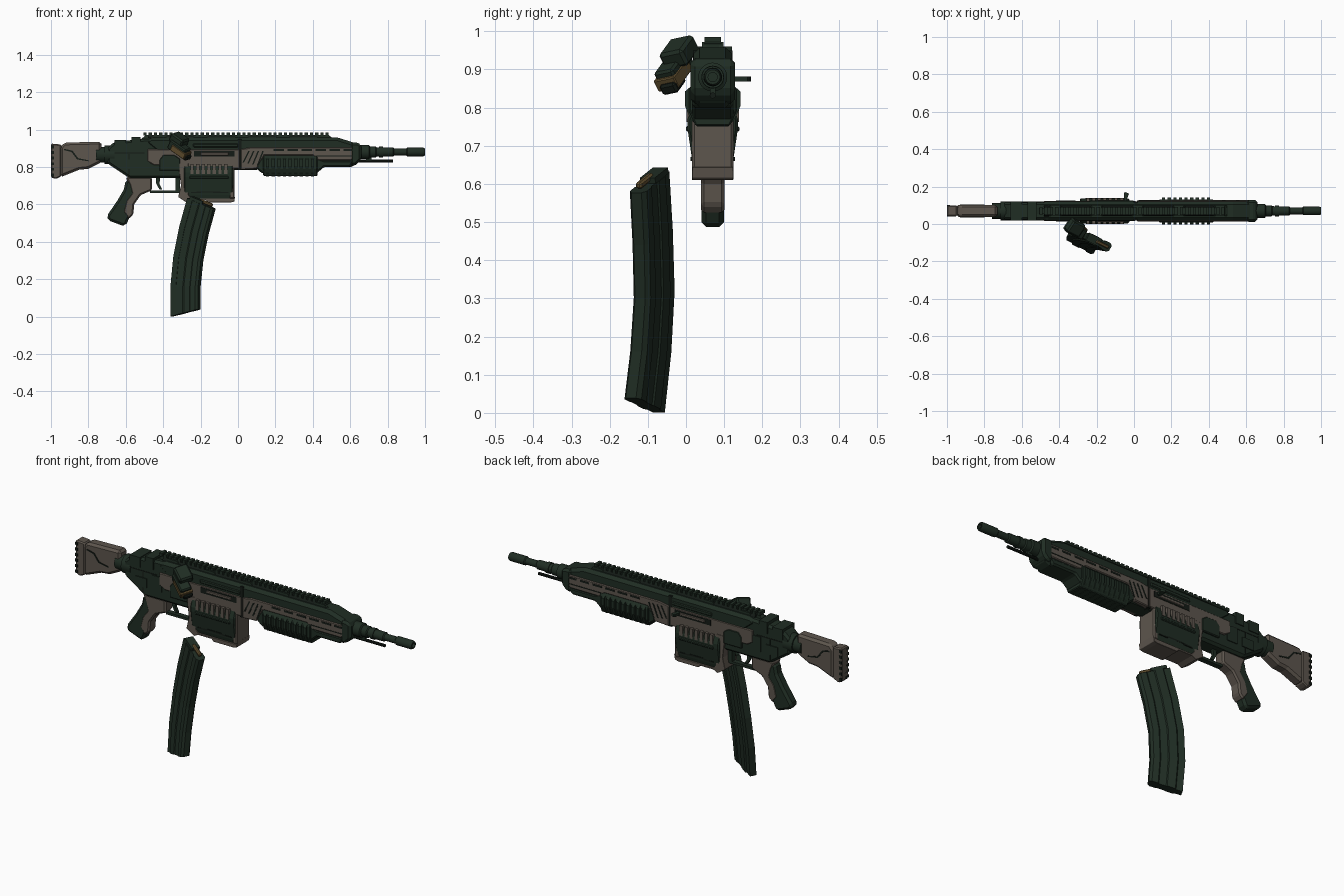
import bpy, bmesh, math
from mathutils import Vector, Matrix, Euler

old = bpy.data.objects.get("Cube")
if old:
    bpy.data.objects.remove(old, do_unlink=True)

MID = 0.07  # the rifle's centre plane in y


def material(name, rgb):
    m = bpy.data.materials.new(name)
    m.use_nodes = True
    m.diffuse_color = (*rgb, 1)
    m.node_tree.nodes["Principled BSDF"].inputs["Base Color"].default_value = (*rgb, 1)
    return m


GREEN = material("dark green", (0.014, 0.026, 0.017))
BROWN = material("grey brown", (0.11, 0.092, 0.075))
BLACK = material("green black", (0.007, 0.011, 0.008))
BRASS = material("brass", (0.13, 0.085, 0.03))


def finish(name, bm, mat, bevel=0.0, smooth=False):
    bmesh.ops.recalc_face_normals(bm, faces=bm.faces)
    mesh = bpy.data.meshes.new(name)
    bm.to_mesh(mesh)
    bm.free()
    mesh.materials.append(mat)
    ob = bpy.data.objects.new(name, mesh)
    bpy.context.collection.objects.link(ob)
    if bevel:
        mod = ob.modifiers.new("chamfer", "BEVEL")
        mod.width, mod.segments, mod.limit_method = bevel, 1, "ANGLE"
    if smooth:
        bpy.ops.object.select_all(action="DESELECT")
        ob.select_set(True)
        bpy.context.view_layer.objects.active = ob
        bpy.ops.object.shade_smooth_by_angle(angle=math.radians(35))
    return ob


def loft(bm, rings):
    """Bridge equal rings of points and cap both ends."""
    loops = [[bm.verts.new(p) for p in ring] for ring in rings]
    n = len(loops[0])
    for a, b in zip(loops, loops[1:]):
        for i in range(n):
            bm.faces.new((a[i], a[(i + 1) % n], b[(i + 1) % n], b[i]))
    bm.faces.new(loops[0])
    bm.faces.new(loops[-1])


def plate(name, pts, half, mat, bevel=0.0):
    """Side outline in x, z, widened evenly about the centre plane."""
    bm = bmesh.new()
    loft(bm, [[(x, MID + s * half, z) for x, z in pts] for s in (-1, 1)])
    return finish(name, bm, mat, bevel)


def plates(name, outlines, half, mat):
    bm = bmesh.new()
    for pts in outlines:
        loft(bm, [[(x, MID + s * half, z) for x, z in pts] for s in (-1, 1)])
    return finish(name, bm, mat)


def rect(x0, x1, z0, z1, lean=0.0):
    return [(x0, z0), (x1, z0), (x1 + lean, z1), (x0 + lean, z1)]


def beam(name, half_section, x0, x1, mat, bevel=0.0):
    """Mirrored y, z section, listed top to bottom, run along x."""
    ring = half_section + [(-y, z) for y, z in reversed(half_section)]
    bm = bmesh.new()
    loft(bm, [[(x, MID + y, z) for y, z in ring] for x in (x0, x1)])
    return finish(name, bm, mat, bevel)


def lathe(name, profile, z, mat, segments=20):
    bm = bmesh.new()
    turn = [2 * math.pi * i / segments for i in range(segments)]
    loft(bm, [[(x, MID + r * math.cos(a), z + r * math.sin(a)) for a in turn] for x, r in profile])
    return finish(name, bm, mat, smooth=True)


def box(name, centre, size, mat, rotation=(0, 0, 0), bevel=0.0):
    bm = bmesh.new()
    turn = Euler([math.radians(a) for a in rotation]).to_matrix().to_4x4()
    bmesh.ops.create_cube(bm, size=1, matrix=Matrix.Translation(centre) @ turn @ Matrix.Diagonal((*size, 1)))
    return finish(name, bm, mat, bevel)


# Stock
plate("stock", [(-.95, .905), (-.93, .93), (-.73, .935), (-.73, .825), (-.80, .79), (-.85, .785), (-.95, .745)],
      .032, BROWN, .012)
plate("stock_cheek_line", [(-.93, .89), (-.89, .88), (-.86, .84), (-.80, .83), (-.80, .836), (-.855, .847),
      (-.885, .887), (-.93, .897)], .034, BLACK)
plate("butt_pad", [(-1, .925), (-.945, .92), (-.945, .75), (-.975, .735), (-1, .745)], .029, BROWN, .006)
plates("butt_pad_grooves", [rect(-1.0, -.985, .75 + .03 * i, .765 + .03 * i) for i in range(6)], .031, BLACK)
lathe("stock_tube", [(-.76, .042), (-.715, .042), (-.715, .05), (-.66, .05)], .865, GREEN)

# Receiver and upper body
plate("receiver", [(-.70, .90), (-.66, .935), (-.50, .95), (-.30, .955), (-.30, .74), (-.58, .74), (-.64, .78),
      (-.70, .82)], .046, GREEN, .012)
plate("upper_body", [(-.50, .93), (-.47, .958), (.53, .958), (.62, .93), (.655, .925), (.655, .84), (.62, .80),
      (.45, .80), (.10, .785), (-.32, .785)], .05, GREEN, .016)
plates("receiver_blocks", [rect(-.66, -.60, .89, .945), rect(-.57, -.52, .90, .96), rect(-.63, -.56, .79, .84),
       rect(-.53, -.47, .79, .87)], .051, GREEN)
plates("receiver_seams", [rect(-.68, -.50, .872, .877), rect(-.585, -.58, .76, .87)], .0475, BLACK)
plate("front_collar", [(.635, .93), (.66, .92), (.66, .84), (.63, .81), (.60, .81), (.60, .93)], .058, GREEN, .012)

# Brown side panels
plate("receiver_panel", [(-.485, .895), (.01, .895), (.01, .79), (-.30, .79), (-.31, .81), (-.45, .81),
      (-.485, .83)], .053, BROWN, .004)
plate("handguard_panel", [(.015, .895), (.07, .905), (.62, .905), (.635, .89), (.635, .85), (.60, .835), (.43, .835),
      (.40, .862), (.14, .862), (.10, .79), (.015, .785)], .056, BROWN, .004)
plate("panel_arch", [(-.42, .81), (-.42, .84), (-.40, .865), (-.34, .865), (-.31, .845), (-.31, .78), (-.42, .78)],
      .056, GREEN, .004)
plate("upper_strip", [(-.24, .905), (.0, .905), (.0, .925), (-.24, .925)], .055, GREEN, .004)
plates("side_slot", [rect(-.235, -.02, .855, .885), ], .055, BLACK)
plate("side_slot_bolt", rect(-.20, -.05, .862, .878), .058, BROWN, .003)
plates("handguard_slits", [rect(.19 + .075 * i, .245 + .075 * i, .885, .895) for i in range(6)]
       + [rect(.42, .62, .855, .86)], .0575, BLACK)
plates("diagonal_slits", [rect(.025 + .025 * i, .033 + .025 * i, .825 - .006 * i, .885, .03) for i in range(4)],
       .0575, BLACK)
plates("panel_seams", [rect(.0, .018, .785, .95)], .0515, BLACK)
plate("lower_handguard", [(.10, .85), (.42, .85), (.46, .835), (.62, .835), (.60, .80), (.46, .80), (.42, .765),
      (.13, .765), (.10, .79)], .054, GREEN, .008)

# Ribbed hand grips
beam("hand_grip_core", [(.05, .865), (.062, .85), (.062, .79), (.045, .752)], .135, .425, GREEN, .004)
for i in range(9):
    x = .15 + .03 * i
    beam("hand_grip_rib", [(.058, .855), (.073, .842), (.073, .805), (.058, .77), (.04, .75)], x, x + .017, GREEN)

# Top rail
plate("rail_base", [(-.53, .94), (-.49, .972), (.48, .972), (.53, .94)], .016, GREEN)
plates("rail_teeth", [rect(-.505 + .0278 * i, -.488 + .0278 * i, .968, .985) for i in range(36)], .022, GREEN)
plates("rail_mounts", [[(x - .05, .945), (x - .025, .972), (x + .025, .972), (x + .05, .945)]
       for x in (-.42, -.2, .02, .24, .46)], .028, GREEN)
beam("rail_rib", [(.022, .968), (.03, .955)], -.48, .49, BLACK)

# Barrel
lathe("barrel", [(.64, .038), (.70, .038), (.705, .03), (.735, .03), (.74, .025), (.83, .024), (.835, .018),
      (.90, .018), (.905, .023), (.99, .023), (1.0, .019), (1.0, .012), (.97, .012)], .88, GREEN)
lathe("barrel_rings", [(.755, .02), (.755, .029), (.775, .029), (.775, .02)], .88, GREEN)
lathe("under_rod", [(.64, .008), (.83, .008)], .832, BLACK, 10)
box("rod_bracket", (.70, MID, .845), (.03, .014, .03), GREEN)

# Magazine well
beam("magazine_well", [(.048, .82), (.066, .77), (.066, .745), (.052, .65), (.045, .625)], -.29, -.025, GREEN, .006)
plate("well_rear_frame", [(-.32, .82), (-.265, .82), (-.265, .65), (-.25, .632), (-.02, .632), (-.015, .645),
      (-.02, .615), (-.04, .61), (-.16, .61), (-.17, .622), (-.25, .622), (-.275, .61), (-.32, .64), (-.305, .70)],
      .054, BROWN, .004)
plate("well_front_frame", rect(-.045, -.018, .63, .80), .054, BROWN, .006)
plates("well_vents", [rect(-.255 + .03 * i, -.237 + .03 * i, .762, .815) for i in range(7)], .069, BROWN)
plate("well_ledge", rect(-.26, -.05, .737, .752), .07, GREEN, .004)
plate("well_notch", [(-.25, .66), (-.20, .66), (-.19, .67), (-.11, .67), (-.10, .66), (-.05, .66), (-.05, .665),
      (-.25, .665)], .058, BLACK)

# Pistol grip and trigger
plate("grip", [(-.60, .73), (-.54, .73), (-.54, .66), (-.575, .60), (-.58, .53), (-.60, .487), (-.62, .487),
      (-.695, .515), (-.70, .54), (-.645, .62), (-.61, .68)], .029, GREEN, .012)
plate("grip_front", [(-.60, .745), (-.46, .745), (-.46, .675), (-.52, .65), (-.555, .60), (-.56, .545), (-.585, .52),
      (-.615, .56), (-.60, .62), (-.57, .66), (-.58, .70)], .031, BROWN, .008)
plates("trigger_guard", [rect(-.47, -.31, .66, .673), rect(-.335, -.31, .66, .76)], .014, GREEN)
plate("trigger", [(-.44, .745), (-.415, .745), (-.42, .71), (-.405, .68), (-.42, .68), (-.437, .71)], .008, GREEN)

# Charging handle, on the left side
box("charging_handle", (-.045, MID + .07, .875), (.016, .055, .012), GREEN)
box("charging_knob", (-.04, .155, .875), (.02, .024, .014), GREEN, (0, 0, -25))

# Loose curved magazine: a stepped section swept down a curve
YAW = math.radians(27)
side = [(-.0825, .018), (-.05, .018), (-.045, .025), (-.005, .025), (0, .021), (.035, .021), (.04, .025),
        (.07, .025), (.0825, .015)]
section = side + [(u, -v) for u, v in reversed(side)]


def magazine_ring(x, y, z, tilt):
    t = math.radians(tilt)
    along = Vector((math.cos(YAW) * math.cos(t), -math.sin(YAW) * math.cos(t), math.sin(t)))
    across = Vector((math.sin(YAW), math.cos(YAW), 0))
    return [Vector((x, y, z)) + along * u + across * v for u, v in section]


bm = bmesh.new()
loft(bm, [magazine_ring(*s) for s in ((-.195, -.095, .605, -20), (-.235, -.087, .46, -14),
     (-.265, -.083, .31, -7), (-.28, -.092, .16, 1), (-.28, -.108, .02, 13))])
finish("magazine", bm, GREEN)
spin = (0, 20, -27)
box("magazine_lips", (-.215, -.083, .622), (.08, .044, .016), GREEN, spin)
box("top_cartridge", (-.17, -.108, .608), (.08, .018, .018), BRASS, spin, .005)

# Loose tilted sight beside the receiver
tilt = (12, 32, -27)
box("sight_hood", (-.315, -.018, .945), (.085, .075, .05), GREEN, tilt, .008)
box("sight_body", (-.315, -.03, .90), (.11, .06, .055), GREEN, tilt, .006)
box("sight_side_plate", (-.305, -.034, .885), (.095, .066, .035), BRASS, tilt, .003)
box("sight_clamp", (-.285, -.035, .862), (.06, .05, .03), BLACK, tilt, .006)
